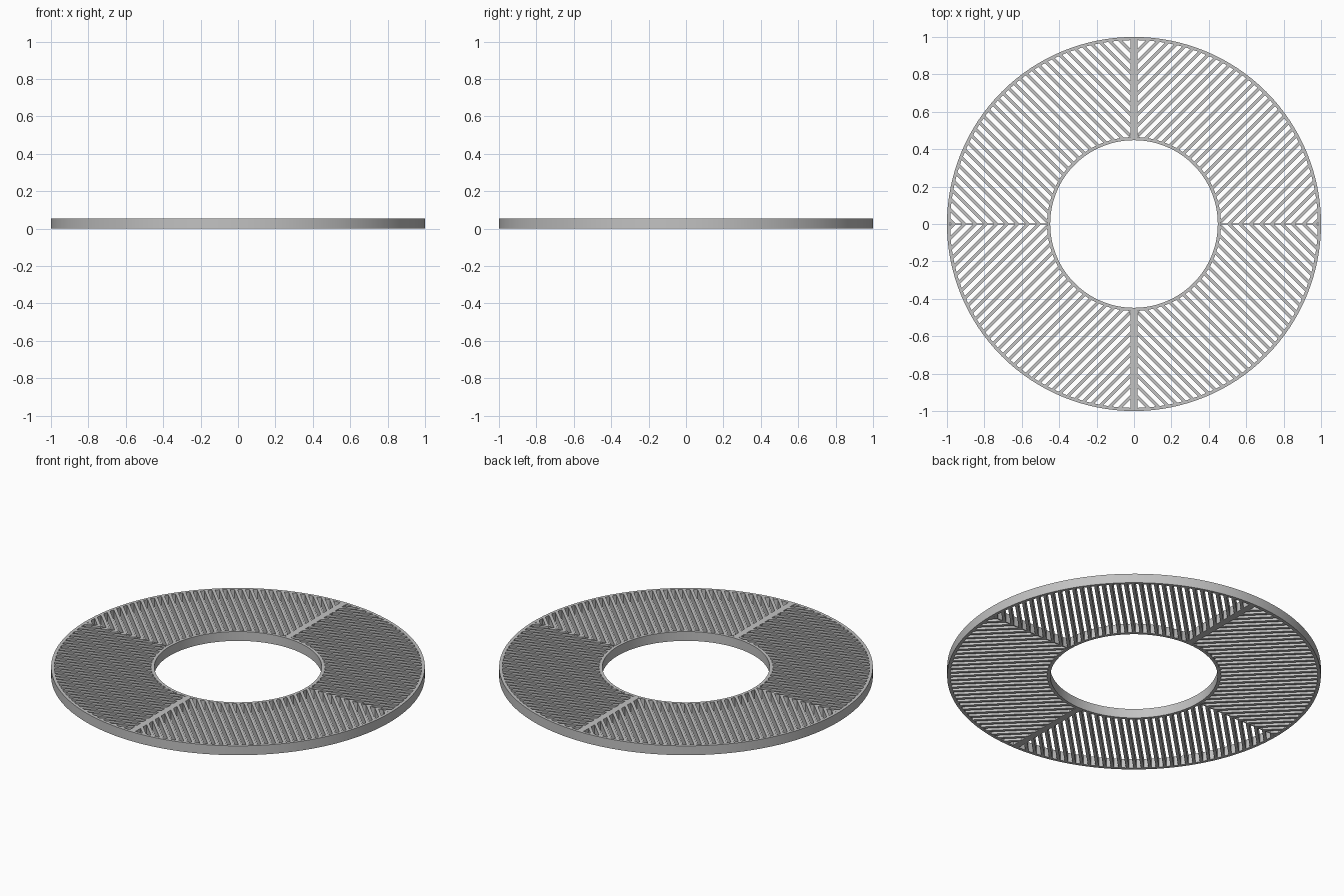
import bpy, bmesh, math

HEIGHT = 0.055
R_HOLE, R_INNER, R_OUTER, R_EDGE = 0.448, 0.465, 0.983, 1.0
SPOKE_HALF, WEB_HALF = 0.019, 0.003
PITCH, BAR = 0.04, 0.017

cube = bpy.data.objects.get("Cube")
if cube:
    bpy.data.objects.remove(cube, do_unlink=True)

metal = bpy.data.materials.new("light_grey_metal")
metal.use_nodes = True
grey = (0.54, 0.54, 0.54, 1)
metal.diffuse_color = grey
metal.node_tree.nodes["Principled BSDF"].inputs["Base Color"].default_value = grey


def finish(name, bm, smooth=False):
    bmesh.ops.recalc_face_normals(bm, faces=bm.faces)
    mesh = bpy.data.meshes.new(name)
    bm.to_mesh(mesh)
    bm.free()
    mesh.materials.append(metal)
    obj = bpy.data.objects.new(name, mesh)
    bpy.context.collection.objects.link(obj)
    if smooth:
        bpy.ops.object.select_all(action='DESELECT')
        obj.select_set(True)
        bpy.context.view_layer.objects.active = obj
        bpy.ops.object.shade_smooth_by_angle(angle=math.radians(30))
    return obj


def prism(bm, outline):
    """Extrude a flat outline from the ground to the full height."""
    low = [bm.verts.new((x, y, 0)) for x, y in outline]
    high = [bm.verts.new((x, y, HEIGHT)) for x, y in outline]
    bm.faces.new(low)
    bm.faces.new(high)
    n = len(outline)
    for i in range(n):
        j = (i + 1) % n
        bm.faces.new((low[i], low[j], high[j], high[i]))


def ring(name, r0, r1, sides=128):
    """Spin a rectangular section round the z axis."""
    bm = bmesh.new()
    section = [(r0, 0), (r1, 0), (r1, HEIGHT), (r0, HEIGHT)]
    loops = []
    for i in range(sides):
        a = math.tau * i / sides
        loops.append([bm.verts.new((r * math.cos(a), r * math.sin(a), z)) for r, z in section])
    for i in range(sides):
        p, q = loops[i], loops[(i + 1) % sides]
        for k in range(4):
            m = (k + 1) % 4
            bm.faces.new((p[k], q[k], q[m], p[m]))
    return finish(name, bm, True)


def bar_span(d):
    """Start and end of a diagonal line offset by d inside one quadrant."""
    root = math.sqrt(2)
    start = max(math.sqrt(max(R_INNER ** 2 - d * d, 0)),
                d + SPOKE_HALF * root, -d + WEB_HALF * root)
    return start, math.sqrt(R_OUTER ** 2 - d * d)


# Outer and inner rims
ring("outer_rim", R_OUTER, R_EDGE)
ring("inner_rim", R_HOLE, R_INNER)

# Wide spokes front and back, thin webs left and right
for side, name in ((1, "back_spoke"), (-1, "front_spoke")):
    bm = bmesh.new()
    prism(bm, [(-SPOKE_HALF, side * R_INNER), (SPOKE_HALF, side * R_INNER),
               (SPOKE_HALF, side * R_OUTER), (-SPOKE_HALF, side * R_OUTER)])
    finish(name, bm)
for side, name in ((1, "left_web"), (-1, "right_web")):
    bm = bmesh.new()
    prism(bm, [(side * R_INNER, -WEB_HALF), (side * R_OUTER, -WEB_HALF),
               (side * R_OUTER, WEB_HALF), (side * R_INNER, WEB_HALF)])
    finish(name, bm)

# Diagonal grate bars, mirrored into the four quadrants
a = math.sqrt(0.5)
for sx, side in ((1, "left"), (-1, "right")):
    for sy, end in ((1, "back"), (-1, "front")):
        bm = bmesh.new()
        for i in range(-18, 19):
            d0, d1 = i * PITCH - BAR / 2, i * PITCH + BAR / 2
            (s0, e0), (s1, e1) = bar_span(d0), bar_span(d1)
            if s0 >= e0 or s1 >= e1:
                continue
            corners = [(s0, d0), (e0, d0), (e1, d1), (s1, d1)]
            prism(bm, [(sx * a * (t - d), sy * a * (t + d)) for t, d in corners])
        finish(f"{end}_{side}_grate_bars", bm)
